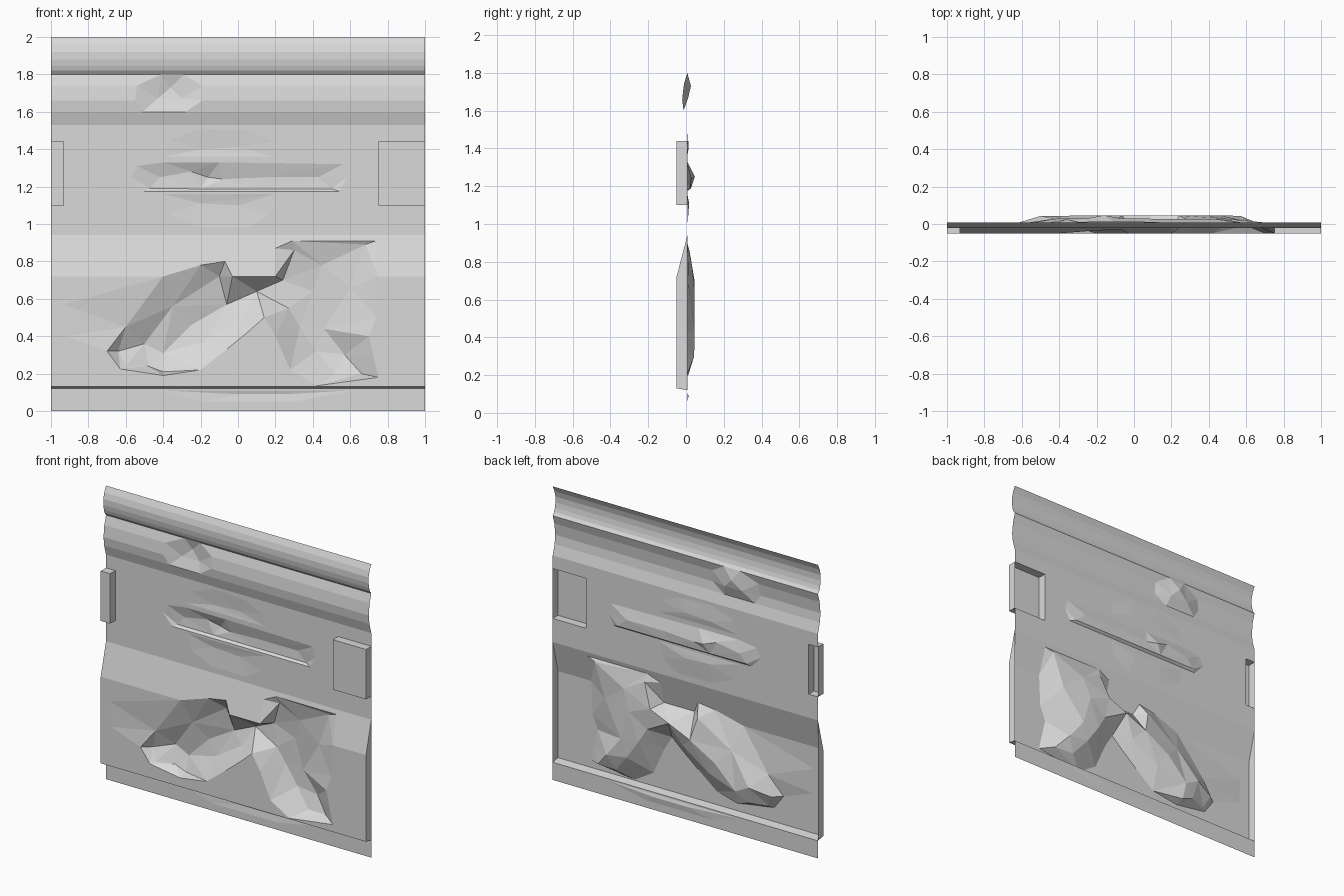
import bpy, bmesh
from mathutils import Vector
from mathutils.geometry import delaunay_2d_cdt

if "Cube" in bpy.data.objects:
    bpy.data.objects.remove(bpy.data.objects["Cube"])

BACK, FRONT = 0.007, -0.05      # y of the wall plane and of the raised parts

steel = bpy.data.materials.new("grey steel")
steel.diffuse_color = (0.7, 0.7, 0.7, 1)
steel.use_nodes = True
steel.node_tree.nodes["Principled BSDF"].inputs["Base Color"].default_value = steel.diffuse_color


def add_object(name, verts, faces):
    mesh = bpy.data.meshes.new(name)
    mesh.from_pydata(verts, [], faces)
    mesh.materials.append(steel)
    obj = bpy.data.objects.new(name, mesh)
    bpy.context.collection.objects.link(obj)
    return obj


def sheet(name, profile, rims=(), dents=(), holes=()):
    """Single skin following profile (z, y); dents (x, z, y) are pushed in inside the rims."""
    def base(z):
        for (za, ya), (zb, yb) in zip(profile, profile[1:]):
            if z <= zb + 1e-6:
                return ya + (yb - ya) * (z - za) / (zb - za)
        return profile[-1][1]

    pts, ys, edges = [], [], []

    def point(x, z, y=None):
        pts.append(Vector((x, z)))
        ys.append(base(z) if y is None else y)
        return len(pts) - 1

    def loop(ring):
        ids = [point(x, z) for x, z in ring]
        edges.extend(zip(ids, ids[1:] + ids[:1]))

    for z, _ in profile:
        cut = [x for r in rims for x, rz in r if abs(rz - z) < 1e-6]
        spans = [(-1, min(cut)), (max(cut), 1)] if cut else [(-1, 1)]
        for a, b in spans:
            edges.append((point(a, z), point(b, z)))
    for r in rims:
        loop(r)
    for x0, x1, z0, z1 in holes:
        loop([(x0, z0), (x1, z0), (x1, z1), (x0, z1)])
    for d in dents:
        point(*d)
    vs, _, fs, orig, _, _ = delaunay_2d_cdt(pts, edges, [], 0, 1e-5)
    verts = [(v.x, ys[o[0]] if o else base(v.y), v.y) for v, o in zip(vs, orig)]
    faces = []
    for f in fs:
        c = sum((vs[i] for i in f), Vector((0, 0))) / len(f)
        if not any(a < c.x < b and lo < c.y < hi for a, b, lo, hi in holes):
            faces.append(list(f))
    return add_object(name, verts, faces)


# Top rolled edge
sheet("top_roll", [(1.8, BACK), (1.82, -.008), (1.845, -.016), (1.88, -.022),
                   (1.92, -.022), (1.96, -.012), (2, BACK)])

# Second roll with a knocked-in spot
sheet("upper_roll", [(1.53, BACK), (1.6, -.013), (1.66, -.02), (1.74, -.011), (1.8, BACK)],
      rims=[[(-.55, 1.66), (-.51, 1.6), (-.28, 1.6), (-.19, 1.66), (-.19, 1.74),
             (-.29, 1.8), (-.41, 1.8), (-.54, 1.74)]],
      dents=[(-.36, 1.73, .026), (-.3, 1.67, .012), (-.43, 1.67, .012)])

# Flat middle wall: long gash, with shallow buckling above and below it
boxes = [(-1, -.93, 1.1, 1.44), (.75, 1, 1.1, 1.44)]
sheet("middle_wall", [(.94, BACK), (1.53, BACK)], holes=boxes,
      rims=[[(-.57, 1.25), (-.5, 1.175), (.54, 1.175), (.58, 1.25), (.56, 1.32),
             (-.1, 1.33), (-.4, 1.33), (-.54, 1.31)],
            [(-.4, 1.36), (.2, 1.36), (.18, 1.44), (.05, 1.5), (-.2, 1.51), (-.36, 1.45)],
            [(-.4, 1.16), (-.36, 1.05), (-.2, .98), (.05, .98), (.17, 1.05), (.2, 1.16)]],
      dents=[(-.47, 1.19, .022), (-.2, 1.188, .026), (.1, 1.188, .024), (.5, 1.188, .022),
             (-.42, 1.25, .028), (-.25, 1.28, .03), (-.16, 1.25, .047), (-.08, 1.24, .031),
             (.15, 1.25, .027), (.43, 1.25, .027), (-.2, 1.4, .014), (0, 1.41, .014),
             (-.2, 1.11, .016), (0, 1.1, .016)])

# Raised lower panel: a diagonal crease on the left, a second one falling to the right
sheet("lower_panel", [(.13, FRONT), (.72, FRONT), (.94, BACK)],
      rims=[[(-.93, .57), (-.4, .72), (-.2, .78), (-.07, .8), (-.06, .87), (-.03, .72),
             (.2, .72), (.2, .87), (.29, .91), (.74, .91), (.75, .72), (.74, .5),
             (.7, .4), (.73, .27), (.75, .18), (.42, .135), (.28, .22), (.2, .4),
             (.14, .5), (.05, .42), (-.06, .33), (-.2, .22), (-.4, .19), (-.63, .225),
             (-.7, .32), (-.92, .4)]],
      dents=[(-.64, .32, .0), (-.6, .24, -.03), (-.48, .24, .01), (-.4, .21, .008),
             (-.5, .36, .043), (-.4, .31, .043), (-.25, .46, .046), (-.18, .37, .02),
             (-.06, .57, .046), (.02, .5, .01), (.1, .64, .046), (.24, .7, .045),
             (.3, .86, .018), (.68, .89, .01), (.45, .78, .032), (.4, .64, .046),
             (.6, .66, .015), (.27, .55, .035), (.33, .45, .043), (.46, .44, .046),
             (.42, .32, .042), (.57, .3, .043), (.52, .2, .012), (.66, .2, .005),
             (-.35, .56, .01), (-.6, .45, -.03), (-.1, .72, .02)])

# Lower panel ledge and closed ends, and the flat sill below
add_object("lower_ledge", [(-1, BACK, .12), (1, BACK, .12), (1, FRONT, .13), (-1, FRONT, .13)],
           [(0, 1, 2, 3)])
for side, x in (("left", -1), ("right", 1)):
    add_object(side + "_end", [(x, BACK, .12), (x, FRONT, .13), (x, FRONT, .72), (x, BACK, .94)],
               [(0, 1, 2, 3)])
sheet("sill", [(0, BACK), (.12, BACK)],
      rims=[[(-.4, .11), (-.2, .05), (.3, .05), (.6, .11)]],
      dents=[(0, .09, .013), (.25, .09, .013)])

# Side boxes, hollow and open at the back
for side, (x0, x1, z0, z1) in zip(("left", "right"), boxes):
    v = [(x, y, z) for y in (BACK, FRONT) for x, z in ((x0, z0), (x1, z0), (x1, z1), (x0, z1))]
    add_object(side + "_box", v, [(4, 5, 6, 7), (0, 1, 5, 4), (1, 2, 6, 5),
                                  (2, 3, 7, 6), (3, 0, 4, 7)])
